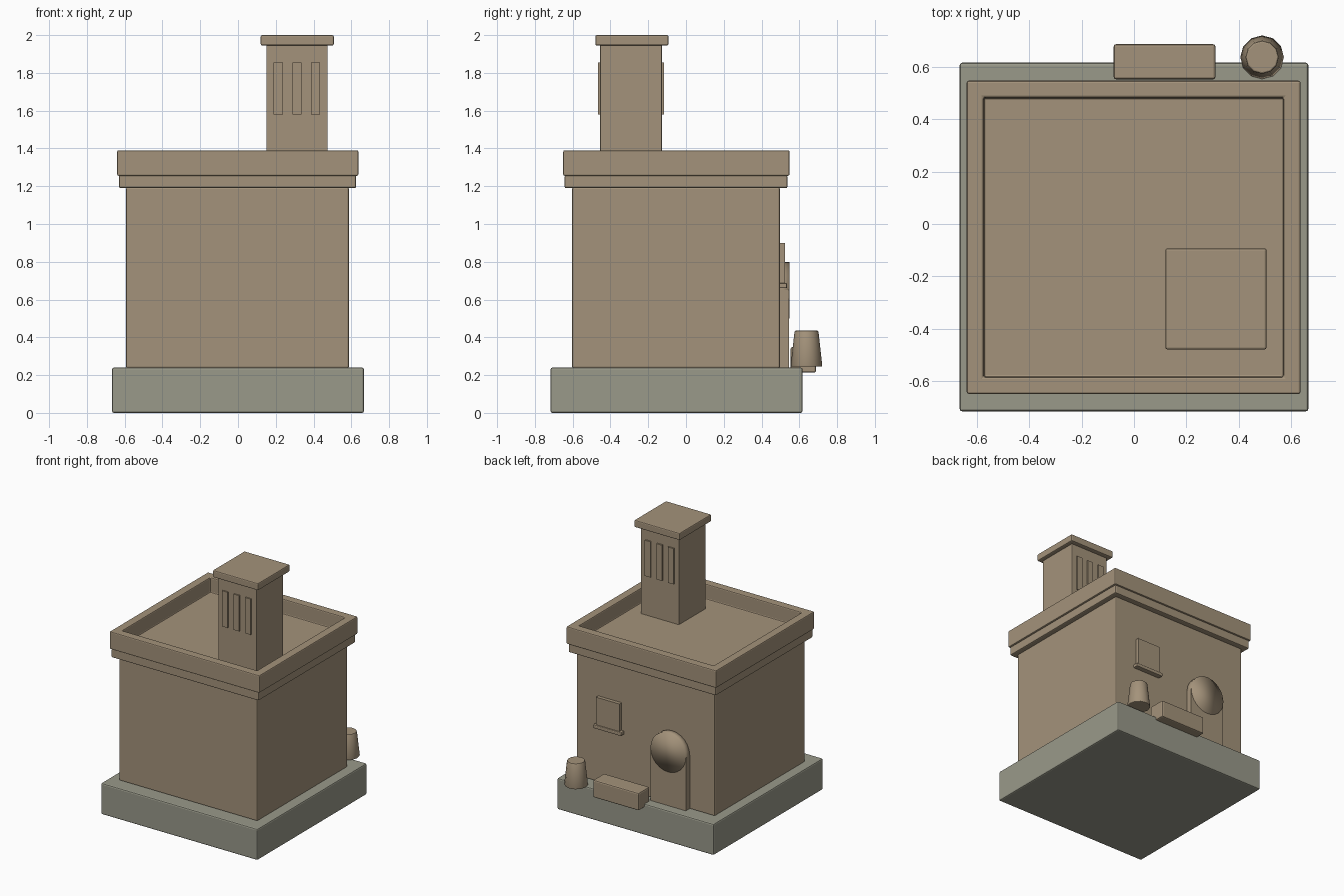
import bpy, bmesh, math
from mathutils import Matrix

if "Cube" in bpy.data.objects:
    bpy.data.objects.remove(bpy.data.objects["Cube"])


def material(name, rgb):
    m = bpy.data.materials.new(name)
    m.diffuse_color = (*rgb, 1)
    m.use_nodes = True
    m.node_tree.nodes["Principled BSDF"].inputs["Base Color"].default_value = m.diffuse_color
    return m


CLAY = material("tan clay", (0.37, 0.29, 0.196))
STONE = material("grey stone", (0.32, 0.32, 0.255))


def finish(name, bm, mat, bevel=0.0):
    mesh = bpy.data.meshes.new(name)
    bm.to_mesh(mesh)
    bm.free()
    mesh.materials.append(mat)
    ob = bpy.data.objects.new(name, mesh)
    bpy.context.collection.objects.link(ob)
    if bevel:
        mod = ob.modifiers.new("soft edges", 'BEVEL')
        mod.width = bevel
        mod.segments = 2
        mod.limit_method = 'ANGLE'
    return ob


def box_mesh(x, y, z):
    bm = bmesh.new()
    bmesh.ops.create_cube(bm, size=1)
    for v in bm.verts:
        for i, (lo, hi) in enumerate((x, y, z)):
            v.co[i] = hi if v.co[i] > 0 else lo
    return bm


def box(name, x, y, z, mat=CLAY, bevel=0.008):
    return finish(name, box_mesh(x, y, z), mat, bevel)


# House body on its stone base
box("stone_base", (-0.667, 0.667), (-0.717, 0.617), (0, 0.24), STONE, 0.01)
box("house_body", (-0.593, 0.587), (-0.603, 0.497), (0.235, 1.195), CLAY, 0.01)
box("cornice", (-0.63, 0.625), (-0.643, 0.537), (1.19, 1.258))

# Parapet: block with its top inset and sunk to form the flat roof
bm = box_mesh((-0.64, 0.637), (-0.65, 0.548), (1.255, 1.39))
top = max(bm.faces, key=lambda f: f.calc_center_median().z)
bmesh.ops.inset_individual(bm, faces=[top], thickness=0.092)
for v in top.verts:
    v.co.z = 1.39
walls = bmesh.ops.extrude_discrete_faces(bm, faces=[top])["faces"]
for v in walls[0].verts:
    v.co.z = 1.275
finish("parapet_roof", bm, CLAY, 0.008)

# Chimney tower with cap and raised slats front and back
box("chimney", (0.15, 0.475), (-0.455, -0.128), (1.26, 1.95), CLAY, 0.004)
box("chimney_cap", (0.12, 0.507), (-0.48, -0.093), (1.945, 2.0))
for side, y in (("front", (-0.465, -0.44)), ("back", (-0.14, -0.117))):
    for i in range(3):
        x = 0.213 + 0.0985 * i
        box(f"chimney_slat_{side}_{i}", (x - 0.024, x + 0.024), y, (1.58, 1.855), CLAY, 0)

# Arched door on the back wall
box("door", (-0.38, -0.08), (0.48, 0.545), (0.235, 0.65), CLAY, 0)
bm = bmesh.new()
bmesh.ops.create_cone(bm, cap_ends=True, segments=24, radius1=0.15, radius2=0.15, depth=0.066,
                      matrix=Matrix.Translation((-0.23, 0.514, 0.65)) @ Matrix.Rotation(math.pi / 2, 4, 'X'))
for f in bm.faces:
    f.smooth = True
finish("door_arch", bm, CLAY)

# Window with sill
box("window", (0.2, 0.4), (0.48, 0.525), (0.68, 0.9), CLAY, 0)
box("window_sill", (0.18, 0.42), (0.48, 0.535), (0.66, 0.688), CLAY, 0.006)

# Bench and upturned pot beside the back wall
box("bench", (-0.078, 0.312), (0.553, 0.688), (0.213, 0.348), CLAY, 0.01)
bm = bmesh.new()
bmesh.ops.create_cone(bm, cap_ends=True, segments=12, radius1=0.084, radius2=0.063, depth=0.19,
                      matrix=Matrix.Translation((0.49, 0.638, 0.34)))
for f in bm.faces:
    f.smooth = len(f.verts) == 4
pot = finish("pot", bm, CLAY, 0.006)
